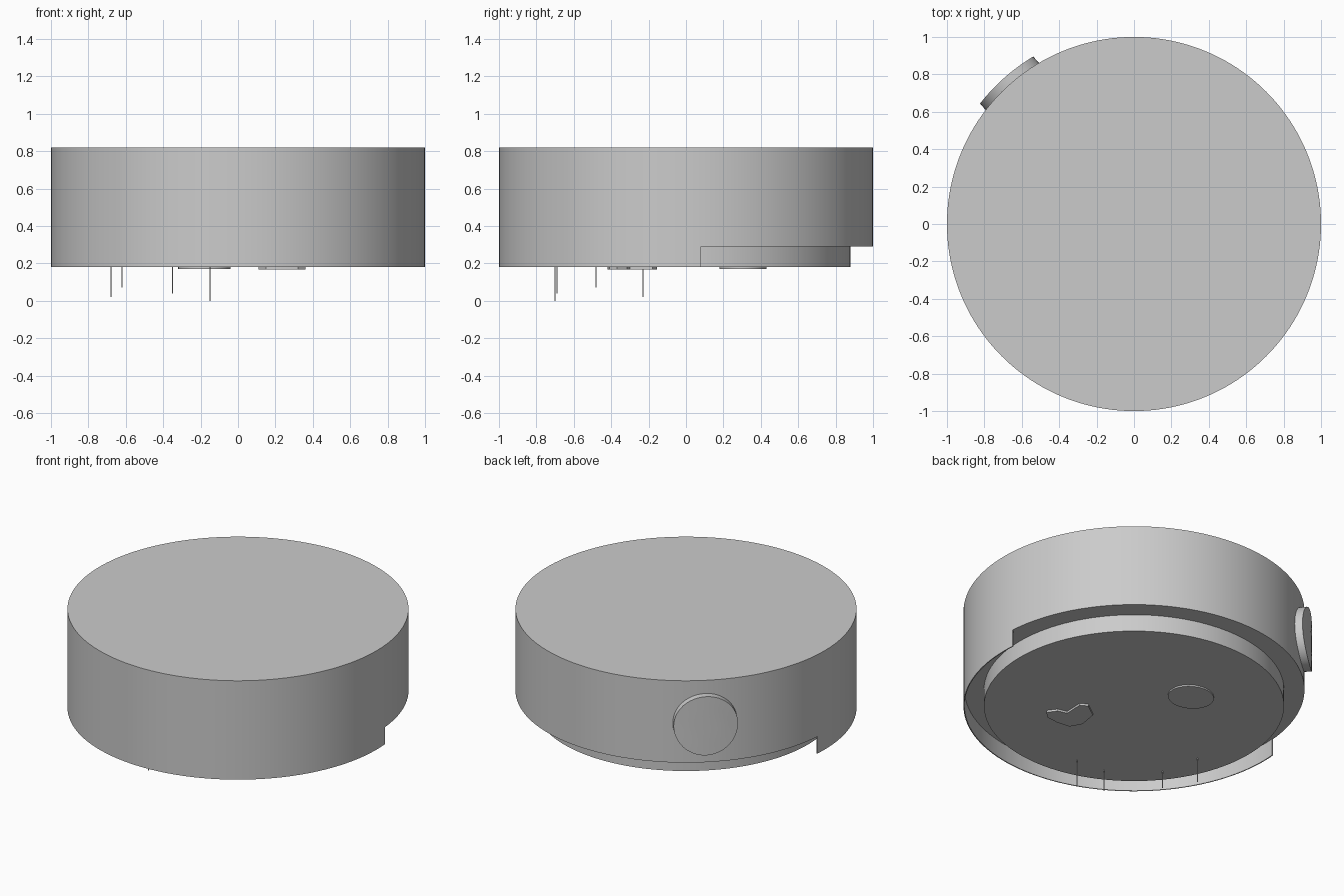
import bpy, bmesh
from math import sin, cos, pi, radians, sqrt
from mathutils import Vector

default = bpy.data.objects.get("Cube")
if default:
    bpy.data.objects.remove(default, do_unlink=True)

GREY = (0.6, 0.6, 0.6, 1.0)
mat = bpy.data.materials.new("plain grey")
mat.use_nodes = True
mat.diffuse_color = GREY
mat.node_tree.nodes["Principled BSDF"].inputs["Base Color"].default_value = GREY

TOP, STEP, BASE = 0.82, 0.29, 0.18


def finish(name, bm):
    bmesh.ops.recalc_face_normals(bm, faces=bm.faces)
    mesh = bpy.data.meshes.new(name)
    bm.to_mesh(mesh)
    bm.free()
    mesh.materials.append(mat)
    obj = bpy.data.objects.new(name, mesh)
    bpy.context.collection.objects.link(obj)
    bpy.ops.object.select_all(action='DESELECT')
    obj.select_set(True)
    bpy.context.view_layer.objects.active = obj
    bpy.ops.object.shade_smooth_by_angle(angle=radians(35))
    return obj


def prism(name, outline, z0, z1):
    """Extrude a flat outline from z0 up to z1."""
    bm = bmesh.new()
    face = bm.faces.new([bm.verts.new((x, y, z0)) for x, y in outline])
    new = bmesh.ops.extrude_face_region(bm, geom=[face])["geom"]
    for v in new:
        if isinstance(v, bmesh.types.BMVert):
            v.co.z = z1
    return finish(name, bm)


def arc(radius, start, end, steps, cx=0, cy=0, squash=1):
    return [(cx + radius * cos(start + (end - start) * i / steps),
             cy + squash * radius * sin(start + (end - start) * i / steps))
            for i in range(steps + 1)]


def circle(radius, steps, **kw):
    return arc(radius, 0, 2 * pi, steps, **kw)[:-1]


# Main drum and the narrower base below it
prism("drum_body", circle(1.0, 160), STEP, TOP)
prism("inner_base", circle(0.88, 128), BASE, STEP)

# Thin skirt around the front half, open at the back
bm = bmesh.new()
a0, a1 = pi - 0.08, 2 * pi + 0.08
outer, inner = arc(1.0, a0, a1, 84), arc(0.994, a0, a1, 84)
loops = [[bm.verts.new((x, y, z)) for x, y in path]
         for path, z in ((outer, BASE), (outer, STEP), (inner, STEP), (inner, BASE))]
for k in range(4):
    p, q = loops[k], loops[(k + 1) % 4]
    for i in range(len(p) - 1):
        bm.faces.new((p[i], p[i + 1], q[i + 1], q[i]))
for end in (0, -1):
    bm.faces.new([p[end] for p in loops])
finish("front_skirt", bm)

# Round button wrapped on the back right of the drum
bm = bmesh.new()
normal = Vector((-sin(radians(41.5)), cos(radians(41.5)), 0))
side = Vector((0, 0, 1)).cross(normal)
rings = []
for radius, reach in ((0.19, 0.98), (0.19, 1.045), (0.13, 1.045), (0.07, 1.045)):
    ring = []
    for s, t in circle(radius, 48):
        p = side * s + normal * sqrt(reach ** 2 - s ** 2)
        ring.append(bm.verts.new((p.x, p.y, 0.545 + t)))
    rings.append(ring)
for p, q in zip(rings, rings[1:]):
    for i in range(48):
        j = (i + 1) % 48
        bm.faces.new((p[i], p[j], q[j], q[i]))
bm.faces.new(rings[-1])
bm.faces.new(rings[0])
finish("side_button", bm)

# Low pads on the underside
prism("oval_pad", circle(0.14, 40, cx=-0.18, cy=0.305, squash=0.9), 0.17, BASE)
blob = [(0.36, -0.37), (0.32, -0.315), (0.26, -0.3), (0.265, -0.18), (0.22, -0.155),
        (0.13, -0.22), (0.11, -0.34), (0.15, -0.41), (0.24, -0.42), (0.32, -0.41)]
prism("notched_pad", blob, 0.167, BASE)

# Fine pins hanging from the underside
for i, (x, y, low) in enumerate([(-0.68, -0.23, 0.02), (-0.62, -0.48, 0.07),
                                 (-0.35, -0.69, 0.04), (-0.15, -0.70, 0.0)]):
    prism(f"pin_{i + 1}", circle(0.003, 6, cx=x, cy=y), low, BASE)
